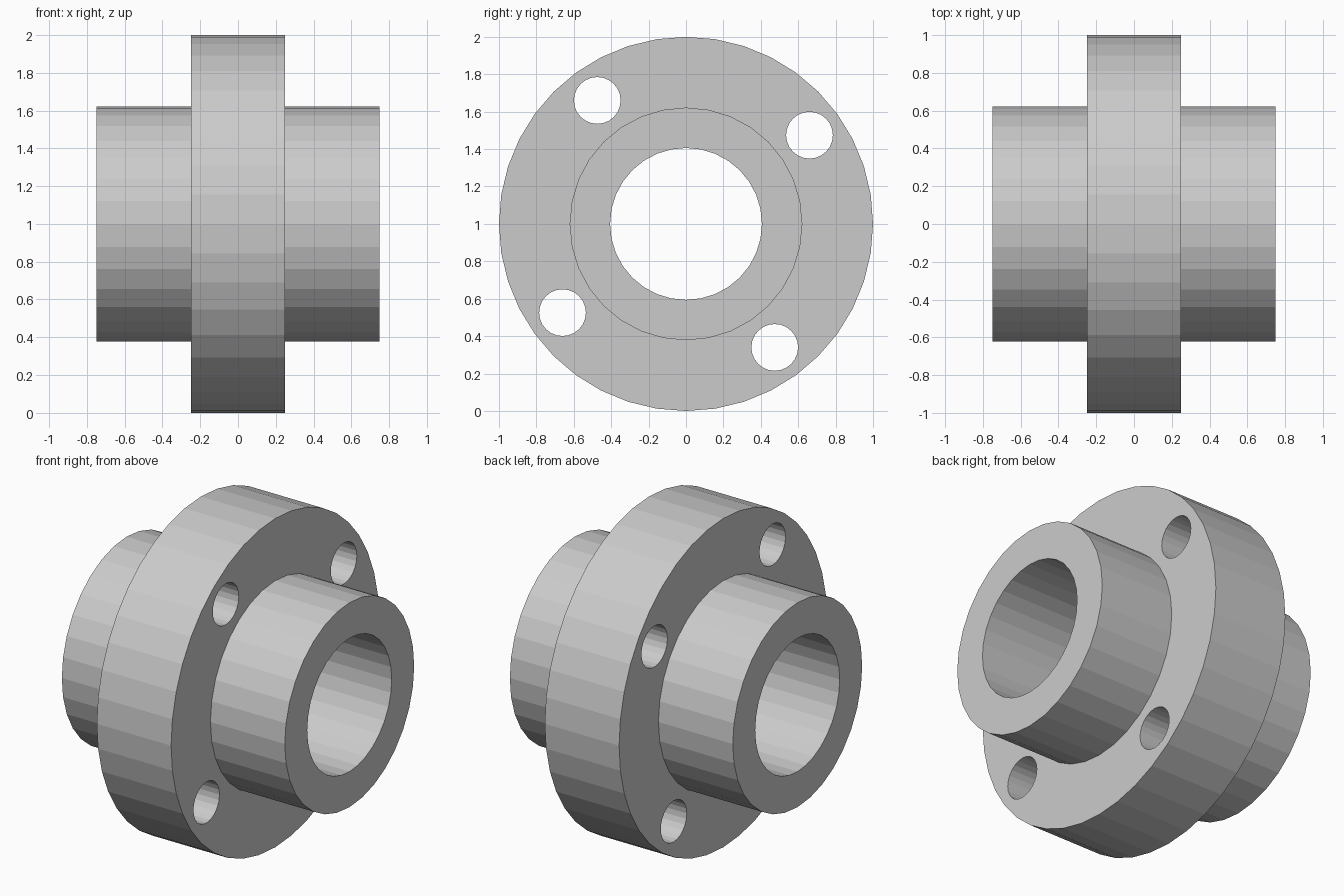
import bpy
import math

cube = bpy.data.objects.get("Cube")
if cube:
    bpy.data.objects.remove(cube, do_unlink=True)

AXIS_Z = 1.0          # height of the shaft axis
BOLT_CIRCLE = 0.813
BOLT_ANGLE = math.radians(35.7)

steel = bpy.data.materials.new("grey_steel")
steel.use_nodes = True
steel.diffuse_color = (0.6, 0.6, 0.6, 1)
steel.node_tree.nodes["Principled BSDF"].inputs["Base Color"].default_value = (0.6, 0.6, 0.6, 1)


def x_cylinder(name, radius, length, sides, y=0.0, z=0.0):
    """Cylinder lying along x, offset from the shaft axis by y and z."""
    bpy.ops.mesh.primitive_cylinder_add(
        vertices=sides, radius=radius, depth=length,
        location=(0, y, AXIS_Z + z), rotation=(0, math.pi / 2, 0))
    obj = bpy.context.object
    obj.name = name
    obj.data.materials.append(steel)
    return obj


def combine(body, tool, operation):
    """Apply an exact boolean and discard the tool."""
    mod = body.modifiers.new(operation.lower(), 'BOOLEAN')
    mod.operation = operation
    mod.solver = 'EXACT'
    mod.object = tool
    bpy.context.view_layer.objects.active = body
    bpy.ops.object.modifier_apply(modifier=mod.name)
    bpy.data.objects.remove(tool, do_unlink=True)


# Wide disc joined to the hub that sticks out on both sides
body = x_cylinder("flanged_hub", 1.0, 0.5, 40)
combine(body, x_cylinder("hub", 0.622, 1.5, 32), 'UNION')

# Shaft bore
combine(body, x_cylinder("bore_cutter", 0.406, 2.0, 32), 'DIFFERENCE')

# Four bolt holes through the disc
for i in range(4):
    a = BOLT_ANGLE + i * math.pi / 2
    hole = x_cylinder("bolt_hole_cutter", 0.125, 1.0, 24,
                      BOLT_CIRCLE * math.cos(a), BOLT_CIRCLE * math.sin(a))
    combine(body, hole, 'DIFFERENCE')
